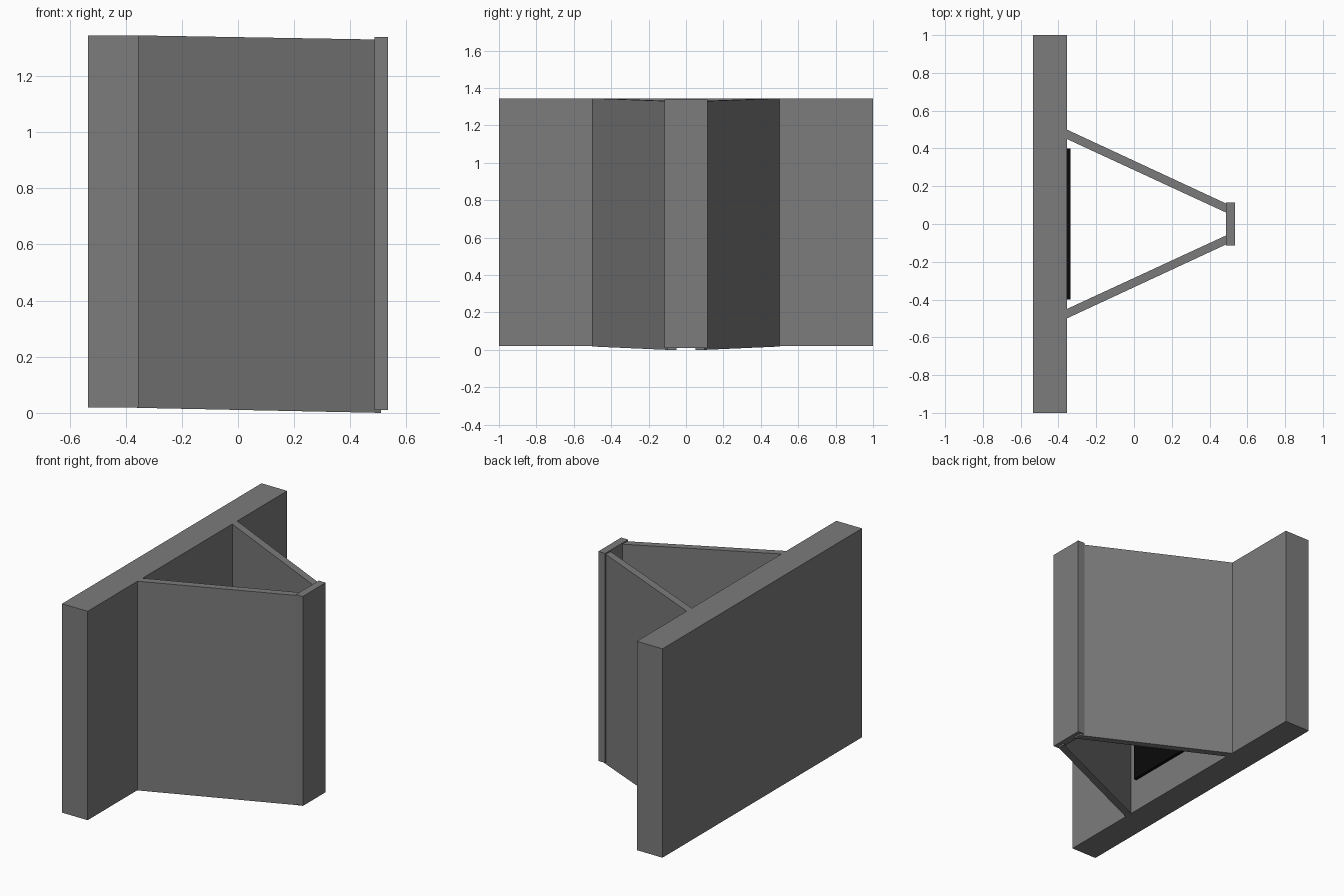
import bpy

if "Cube" in bpy.data.objects:
    bpy.data.objects.remove(bpy.data.objects["Cube"])


def material(name, value):
    m = bpy.data.materials.new(name)
    m.diffuse_color = (value, value, value, 1)
    m.use_nodes = True
    m.node_tree.nodes["Principled BSDF"].inputs["Base Color"].default_value = m.diffuse_color
    return m


grey = material("grey", 0.2)
black = material("black", 0.003)


def prism(name, outline, bottoms, tops, mat):
    """Upright solid from a counter-clockwise outline with a height per corner."""
    n = len(outline)
    verts = [(x, y, z) for (x, y), z in zip(outline, bottoms)]
    verts += [(x, y, z) for (x, y), z in zip(outline, tops)]
    faces = [tuple(reversed(range(n))), tuple(range(n, 2 * n))]
    faces += [(i, (i + 1) % n, n + (i + 1) % n, n + i) for i in range(n)]
    mesh = bpy.data.meshes.new(name)
    mesh.from_pydata(verts, [], faces)
    mesh.materials.append(mat)
    ob = bpy.data.objects.new(name, mesh)
    bpy.context.collection.objects.link(ob)
    return ob


def box(name, x0, x1, half_y, z0, z1, mat):
    outline = [(x0, -half_y), (x1, -half_y), (x1, half_y), (x0, half_y)]
    return prism(name, outline, [z0] * 4, [z1] * 4, mat)


# Thick back wall, narrow end cap and dark panel between the wings
box("back_wall", -0.535, -0.355, 1.0, 0.02, 1.345, grey)
box("end_cap", 0.487, 0.535, 0.115, 0.01, 1.339, grey)
box("dark_panel", -0.356, -0.335, 0.4, 0.23, 0.93, black)

# Slightly sloping wing walls that converge on the end cap
wing = prism("wing_walls",
             [(-0.36, -0.502), (0.51, -0.098), (0.51, -0.05), (-0.36, -0.452)],
             [0.018, 0.0, 0.0, 0.018], [1.345, 1.33, 1.33, 1.345], grey)
mirror = wing.modifiers.new("mirror", 'MIRROR')
mirror.use_axis = (False, True, False)
